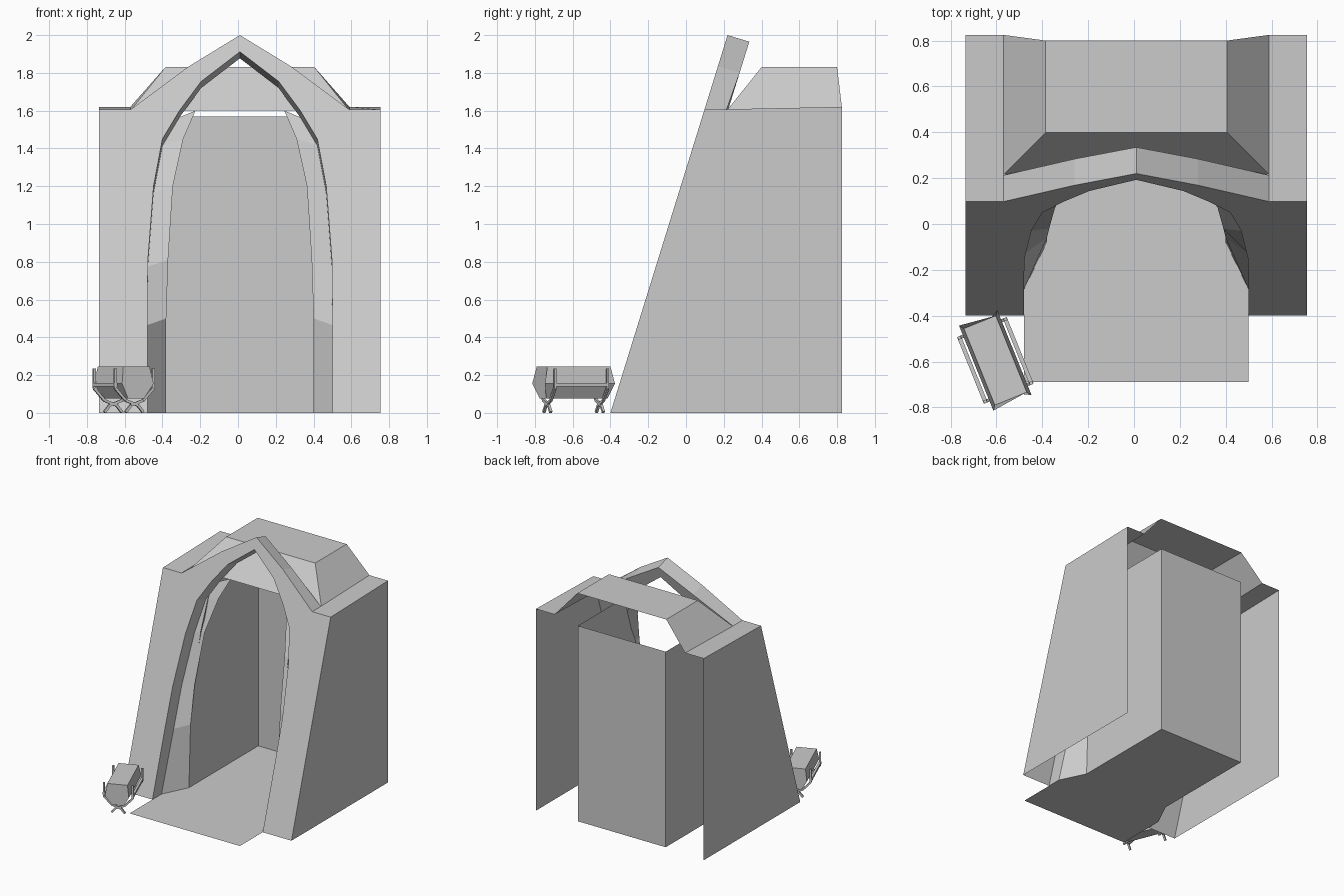
import bpy, bmesh, math
from mathutils import Matrix, Vector

if "Cube" in bpy.data.objects:
    bpy.data.objects.remove(bpy.data.objects["Cube"])

CX = 0.01          # centre line of the gatehouse
SLOPE = 0.31       # backward lean of the facade


def sheet(name, faces):
    """Half of a symmetric shell (x > 0), mirrored across the centre line."""
    bm = bmesh.new()
    for f in faces:
        bm.faces.new([bm.verts.new(p) for p in f])
    bmesh.ops.remove_doubles(bm, verts=bm.verts, dist=0.0005)
    me = bpy.data.meshes.new(name)
    bm.to_mesh(me)
    bm.free()
    ob = bpy.data.objects.new(name, me)
    ob.location.x = CX
    bpy.context.collection.objects.link(ob)
    m = ob.modifiers.new("Mirror", 'MIRROR')
    m.merge_threshold = 0.0005
    return ob


def strip(p, q):
    return [(p[i], p[i + 1], q[i + 1], q[i]) for i in range(len(p) - 1)]


def lean(x, z):
    return (x, -0.40 + SLOPE * z, z)


def behind(p, floor=0.0):
    return (p[0], p[1] + 0.115, max(floor, p[2] - 0.035))


# Half profiles: pointed arch, gable line, inner arch edge
arch = [lean(*p) for p in [(.49, 0), (.49, .5), (.487, .81), (.457, 1.2),
                           (.41, 1.45), (.32, 1.6), (.205, 1.755), (0, 1.912)]]
gable = [lean(*p) for p in [(.58, 1.605), (.27, 1.835), (0, 2.0)]]
arch_back = [behind(p) for p in arch]
gable_back = [behind(p, 1.6) for p in gable]
inner = [(.39, -.08, 0), (.39, -.06, .5), (.38, -.02, .81), (.355, .07, 1.2),
         (.30, .17, 1.45), (.235, .235, 1.6)]

# Leaning facade with pointed opening, and the thickness of arch and gable
sheet("facade", [[lean(.745, 0), lean(.745, 1.605)] + gable + arch[::-1]])
sheet("arch_reveal", strip(arch, arch_back))
sheet("gable_coping", strip(gable_back, gable))
sheet("gable_back", [gable_back[::-1] + arch_back[5:]])
sheet("splayed_jamb", strip(arch_back[:6], inner))

# Outer side walls and flat wall tops
sheet("side_wall", [[lean(.745, 0), (.745, .825, 0), (.745, .825, 1.62), lean(.745, 1.605)]])
sheet("wall_top", [[lean(.58, 1.605), lean(.745, 1.605), (.745, .825, 1.62),
                    (.58, .825, 1.62), (.58, .215, 1.605)]])

# Raised roof, open at the back
a, b, c, d = (.58, .215, 1.6), (.395, .40, 1.83), (.395, .80, 1.83), (.58, .825, 1.62)
sheet("roof", [[(0, .215, 1.6), a, b, (0, .40, 1.83)],
               [a, d, c, b],
               [(0, .40, 1.83), b, c, (0, .80, 1.83)]])

# Inner chamber: side walls, back wall, floor running out to the front
edge = [(.39, p[1], min(p[2], 1.57)) for p in inner]
sheet("chamber_side", [edge + [(.39, .80, 1.57), (.39, .80, 0)]])
sheet("chamber_back", [[(0, .80, 0), (.39, .80, 0), (.39, .80, 1.57), (0, .80, 1.57)]])
sheet("floor", [[(0, -.69, 0), (.49, -.69, 0), (.49, -.285, 0), (.39, -.08, 0),
                 (.39, .80, 0), (0, .80, 0)]])

# Small trestle cradle carrying a long tub, set beside the entrance
PLACE = Matrix.Translation((-.605, -.595, 0)) @ Matrix.Rotation(math.radians(22), 4, 'Z')


def link(name, bm):
    bmesh.ops.recalc_face_normals(bm, faces=bm.faces)
    me = bpy.data.meshes.new(name)
    bm.to_mesh(me)
    bm.free()
    ob = bpy.data.objects.new(name, me)
    ob.matrix_world = PLACE
    bpy.context.collection.objects.link(ob)


def beam(bm, p, q, t):
    p, q = Vector(p), Vector(q)
    rot = (q - p).to_track_quat('Z', 'Y').to_matrix().to_4x4()
    bmesh.ops.create_cube(bm, size=1, matrix=Matrix.Translation((p + q) / 2) @ rot
                          @ Matrix.Diagonal((t, t, (q - p).length, 1)))


# Tub: six-sided section, longest at mid height
bm = bmesh.new()
section = [(-.045, .075, .175), (.045, .075, .175), (.09, .155, .20),
           (.075, .245, .18), (-.075, .245, .18), (-.09, .155, .20)]
rings = [[bm.verts.new((u, s * h, z)) for u, z, h in section] for s in (-1, 1)]
for r in rings:
    bm.faces.new(r)
for i in range(6):
    j = (i + 1) % 6
    bm.faces.new((rings[0][i], rings[0][j], rings[1][j], rings[1][i]))
link("tub", bm)

# Two bent, crossed trestles
bm = bmesh.new()
for y in (-.15, .15):
    for s in (-1, 1):
        path = [(s * .108, .235), (s * .108, .13), (s * .05, .066), (-s * .02, .04),
                (-s * .05, .004)]
        for (u, z), (v, w) in zip(path, path[1:]):
            beam(bm, (u, y, z), (v, y, w), .014)
link("trestles", bm)

# Side rails
bm = bmesh.new()
for s in (-1, 1):
    beam(bm, (s * .108, -.155, .15), (s * .108, .155, .15), .018)
link("side_rails", bm)
